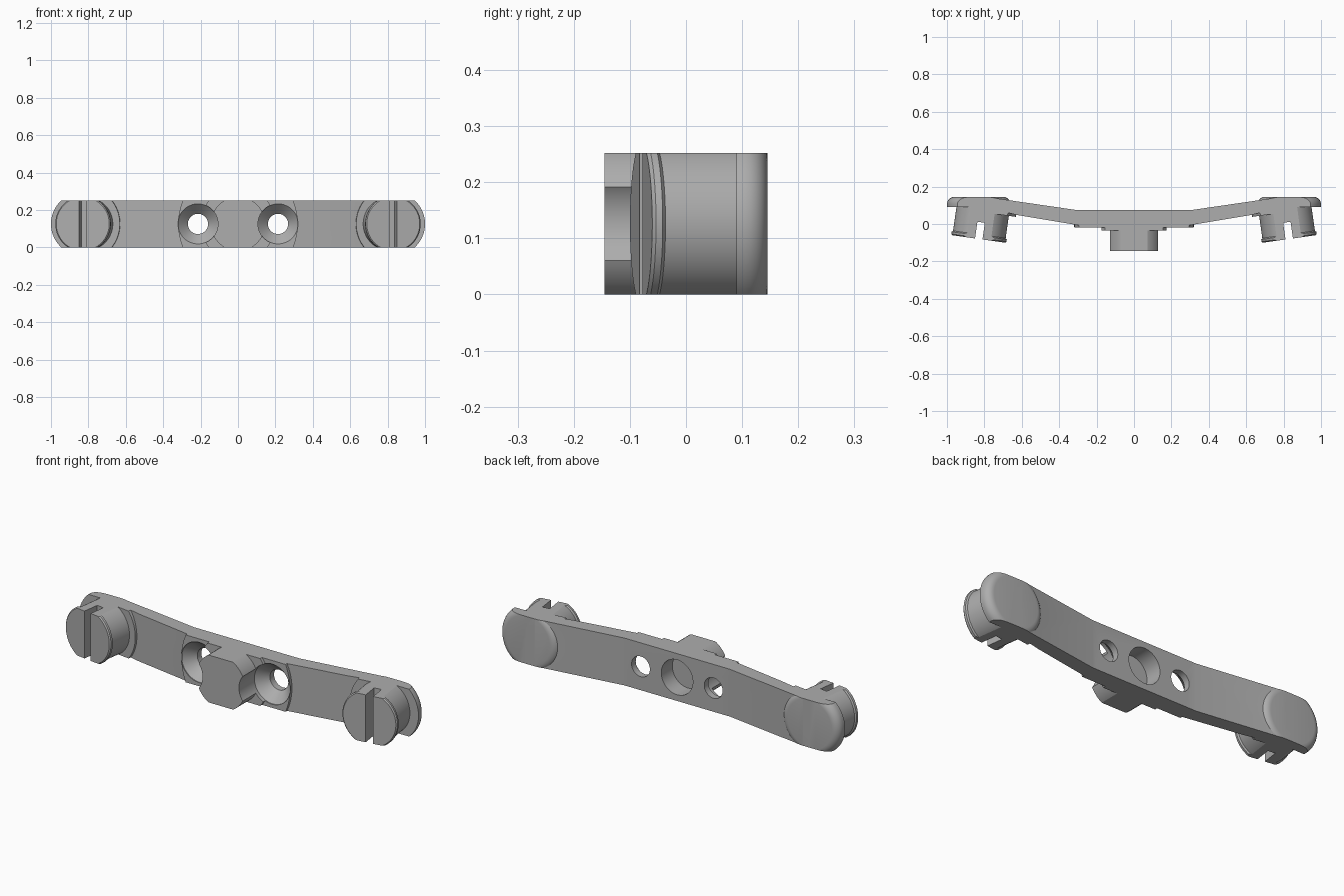
import bpy, bmesh, math
from mathutils import Matrix, Vector

H = 0.252            # bar height
MID = H / 2
POST_X = 0.83
TILT = math.radians(8)

if "Cube" in bpy.data.objects:
    bpy.data.objects.remove(bpy.data.objects["Cube"], do_unlink=True)

grey = bpy.data.materials.new("plain grey")
grey.use_nodes = True
colour = (0.42, 0.42, 0.42, 1)
grey.diffuse_color = colour
grey.node_tree.nodes["Principled BSDF"].inputs["Base Color"].default_value = colour


def loft(name, rings, matrix=Matrix()):
    """Solid through matching rings of points, capped at both ends."""
    bm = bmesh.new()
    loops = [[bm.verts.new(matrix @ Vector(p)) for p in ring] for ring in rings]
    n = len(loops[0])
    for a, b in zip(loops, loops[1:]):
        for i in range(n):
            j = (i + 1) % n
            bm.faces.new((a[i], a[j], b[j], b[i]))
    bm.faces.new(loops[0])
    bm.faces.new(loops[-1])
    bmesh.ops.recalc_face_normals(bm, faces=bm.faces)
    mesh = bpy.data.meshes.new(name)
    bm.to_mesh(mesh)
    bm.free()
    mesh.materials.append(grey)
    obj = bpy.data.objects.new(name, mesh)
    bpy.context.collection.objects.link(obj)
    return obj


def prism(name, outline, z0, z1, matrix=Matrix()):
    return loft(name, [[(x, y, z) for x, y in outline] for z in (z0, z1)], matrix)


def lathe(name, profile, matrix, start=0, sweep=360, steps=96):
    """Turned solid about the y axis from (radius, y) pairs."""
    angles = [math.radians(start + sweep * i / steps)
              for i in range(steps + (sweep < 360))]
    return loft(name, [[(r * math.cos(a), y, r * math.sin(a)) for a in angles]
                       for r, y in profile], matrix)


def combine(obj, other, operation):
    mod = obj.modifiers.new(operation, 'BOOLEAN')
    mod.operation = operation
    mod.solver = 'EXACT'
    mod.object = other
    bpy.context.view_layer.update()
    graph = bpy.context.evaluated_depsgraph_get()
    mesh = bpy.data.meshes.new_from_object(obj.evaluated_get(graph))
    obj.modifiers.clear()
    obj.data = mesh
    bpy.data.objects.remove(other, do_unlink=True)


def at(x, y=0, angle=0):
    return Matrix.Translation((x, y, MID)) @ Matrix.Rotation(angle, 4, 'Z')


def clip_height(obj):
    box = [(-2, -1), (2, -1), (2, 1), (-2, 1)]
    combine(obj, prism("height_clip", box, 0, H), 'INTERSECT')


def cut_screw_holes(obj):
    # straight bore, cone seat and clearance for the screw head
    profile = [(0.107, -0.3), (0.107, -0.015), (0.054, 0.04), (0.054, 0.3)]
    for s in (-1, 1):
        combine(obj, lathe("screw_hole", profile, at(s * 0.214)), 'DIFFERENCE')


# Bent bar
half = [(0.31, 0.075), (0.79, 0.145), (POST_X, 0.145), (POST_X, 0.085),
        (0.66, 0.057), (0.62, 0.047), (0.29, -0.008)]
outline = half + [(-x, y) for x, y in reversed(half)]
bar = prism("bent_bar", outline, -0.03, H + 0.03)

# Rounded end caps and the pads under the posts
R, F = 0.17, 0.04
fillet = [(R - F + F * math.cos(a), 0.145 - F + F * math.sin(a))
          for a in (math.radians(15 * i) for i in range(7))]
for s in (-1, 1):
    combine(bar, lathe("end_cap", [(R, 0.09)] + fillet, at(s * POST_X)), 'UNION')
    pad = lathe("post_pad", [(0.2, 0), (0.2, 0.05)], at(s * POST_X, 0.066, s * TILT),
                start=90 if s > 0 else -90, sweep=180)
    combine(bar, pad, 'UNION')

# Stepped round pads in the middle of the front
for radius, front in ((0.32, -0.02), (0.2, -0.035)):
    combine(bar, lathe("middle_pad", [(radius, front), (radius, 0.04)], at(0)), 'UNION')

# Back pocket and screw holes
combine(bar, lathe("back_pocket", [(0.093, -0.018), (0.093, 0.3)], at(0)), 'DIFFERENCE')
cut_screw_holes(bar)
clip_height(bar)

# Middle boss, scalloped by the screw head clearance
boss = lathe("middle_boss", [(0.145, -0.145), (0.145, -0.025)], at(0))
cut_screw_holes(boss)
clip_height(boss)

# Slotted, slightly splayed end posts with a small lip
parts = [bar, boss]
for s, side in ((1, "left"), (-1, "right")):
    place = at(s * POST_X, -0.08, s * TILT)
    post = lathe(side + "_post", [(0.143, 0), (0.149, 0.006), (0.149, 0.018),
                                  (0.142, 0.024), (0.142, 0.185)], place)
    slot = [(-0.02, -0.1), (0.02, -0.1), (0.02, 0.09), (-0.02, 0.09)]
    combine(post, prism("slot", slot, -0.3, 0.3, place), 'DIFFERENCE')
    clip_height(post)
    parts.append(post)

# Smooth the round walls, keep edges sharp
bpy.ops.object.select_all(action='DESELECT')
for obj in parts:
    obj.select_set(True)
bpy.context.view_layer.objects.active = bar
bpy.ops.object.shade_smooth_by_angle(angle=math.radians(25))
